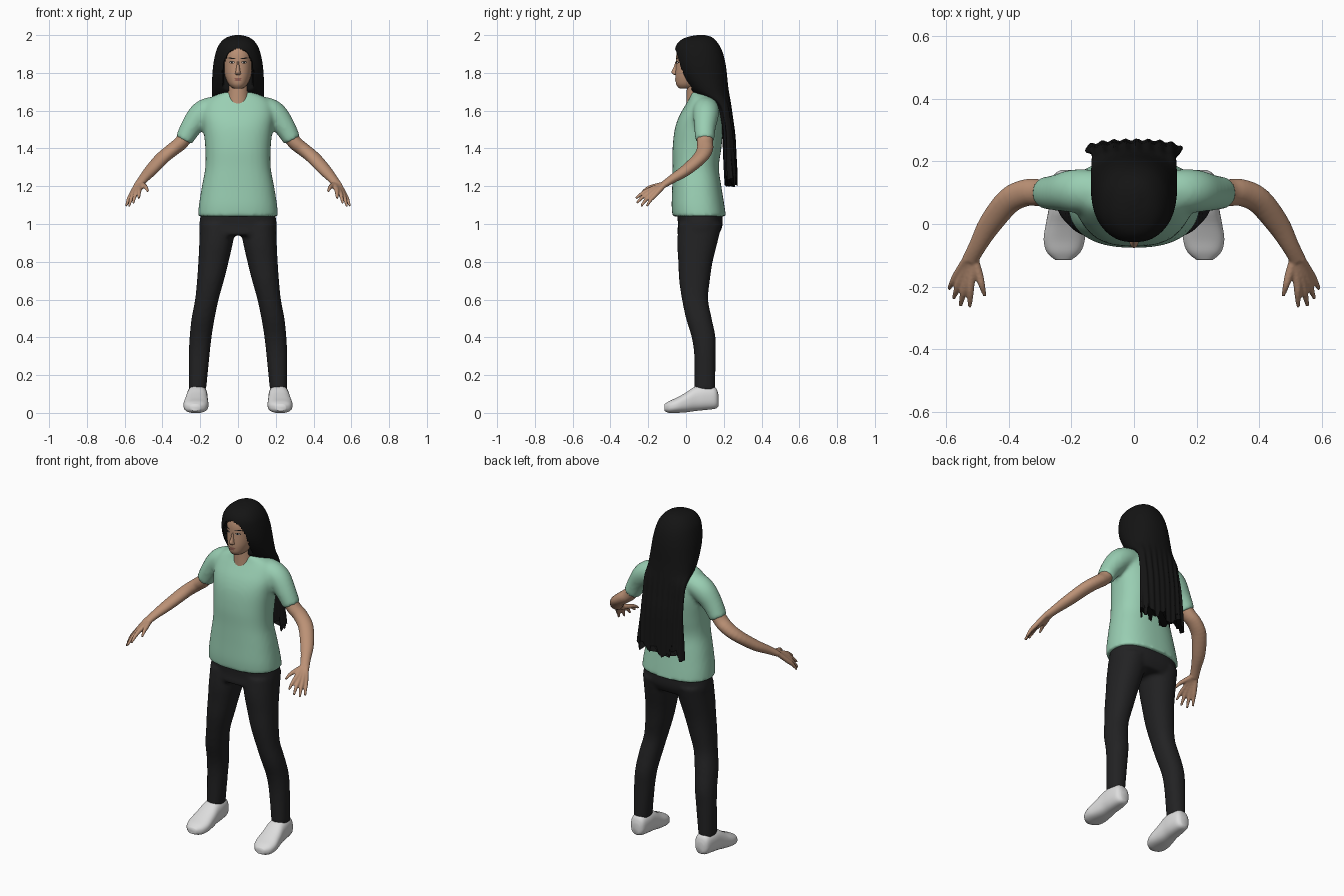
import bpy, bmesh, math, random
from mathutils import Vector

if "Cube" in bpy.data.objects:
    bpy.data.objects.remove(bpy.data.objects["Cube"])

random.seed(4)


def material(name, rgb):
    m = bpy.data.materials.new(name)
    m.diffuse_color = (*rgb, 1)
    m.use_nodes = True
    m.node_tree.nodes["Principled BSDF"].inputs["Base Color"].default_value = m.diffuse_color
    return m


SKIN = material("skin", (0.50, 0.285, 0.18))
BLACK = material("hair_black", (0.007, 0.007, 0.007))
MINT = material("mint_fabric", (0.32, 0.62, 0.45))
CHARCOAL = material("charcoal_fabric", (0.016, 0.016, 0.017))
WHITE = material("shoe_white", (0.72, 0.72, 0.72))
LIP = material("lip", (0.30, 0.12, 0.09))
EYE = material("eye_white", (0.55, 0.50, 0.46))


def spline(keys, steps):
    """Catmull-Rom samples through rows of numbers."""
    out = []
    for i in range(len(keys) - 1):
        p0, p1 = keys[max(i - 1, 0)], keys[i]
        p2, p3 = keys[i + 1], keys[min(i + 2, len(keys) - 1)]
        for s in range(steps):
            t = s / steps
            out.append([0.5 * (2 * b + (c - a) * t + (2 * a - 5 * b + 4 * c - d) * t * t
                               + (3 * b - a - 3 * c + d) * t ** 3)
                        for a, b, c, d in zip(p0, p1, p2, p3)])
    return out + [list(keys[-1])]


def loft(bm, keys, axes=None, n=32, p=2.0, steps=4, warp=None):
    """Skin rows of (x, y, z, radius_a, radius_b); without axes, rings follow the path."""
    rows = spline(keys, steps)
    rings = []
    for k, r in enumerate(rows):
        c = Vector(r[:3])
        if axes:
            a, b = Vector(axes[0]), Vector(axes[1])
        else:
            d = Vector(rows[min(k + 1, len(rows) - 1)][:3]) - Vector(rows[max(k - 1, 0)][:3])
            a = d.cross(Vector((0, 0, 1))).normalized()
            b = a.cross(d).normalized()
        ring = []
        for i in range(n):
            t = 2 * math.pi * (i + 0.5) / n
            u, v = [math.copysign(abs(f) ** (2 / p), f) for f in (math.cos(t), math.sin(t))]
            co = c + a * u * r[3] + b * v * r[4]
            ring.append(bm.verts.new(warp(co, c) if warp else co))
        rings.append(ring)
    for r0, r1 in zip(rings, rings[1:]):
        for i in range(n):
            j = (i + 1) % n
            bm.faces.new((r0[i], r0[j], r1[j], r1[i]))
    bm.faces.new(rings[0])
    bm.faces.new(rings[-1])


def upright(rows):
    """Rows of (z, half width, front y, back y) to loft keys."""
    return [(0, (f + b) / 2, z, w, (b - f) / 2) for z, w, f, b in rows]


def finish(name, bm, mat, voxel=0, smooth=0):
    bmesh.ops.recalc_face_normals(bm, faces=bm.faces)
    me = bpy.data.meshes.new(name)
    bm.to_mesh(me)
    bm.free()
    me.materials.append(mat)
    for f in me.polygons:
        f.use_smooth = True
    ob = bpy.data.objects.new(name, me)
    bpy.context.collection.objects.link(ob)
    if voxel:
        m = ob.modifiers.new("fuse", 'REMESH')
        m.mode, m.voxel_size, m.use_smooth_shade = 'VOXEL', voxel, True
        if smooth:
            s = ob.modifiers.new("soften", 'SMOOTH')
            s.factor, s.iterations = 0.5, smooth
    else:
        me.set_sharp_from_angle(angle=math.radians(55))
    return ob


def flip(keys, s):
    return [(k[0] * s, *k[1:]) for k in keys]


FLAT = ((1, 0, 0), (0, 1, 0))
DEEP = ((1, 0, 0), (0, 0, 1))

# Shirt: torso with two short sleeves
bm = bmesh.new()
loft(bm, upright([(1.04, .212, -.072, .212), (1.1, .207, -.076, .203), (1.2, .191, -.073, .187),
                  (1.3, .173, -.071, .174), (1.4, .173, -.071, .187), (1.5, .182, -.06, .196),
                  (1.57, .19, -.037, .192), (1.63, .18, -.003, .177), (1.67, .145, .02, .153),
                  (1.7, .07, .027, .12)]), FLAT, n=48, p=2.4)
for s in (-1, 1):
    loft(bm, flip([(.08, .1, 1.615, .065, .06), (.15, .105, 1.605, .07, .066),
                   (.2, .105, 1.575, .068, .066), (.25, .1, 1.51, .057, .056),
                   (.287, .1, 1.443, .051, .047)], s))
finish("shirt", bm, MINT, 0.011, 5)

# Trousers: pelvis and legs
bm = bmesh.new()
loft(bm, upright([(1.09, .19, -.05, .19), (1.0, .205, -.043, .194),
                  (.96, .203, -.046, .182), (.94, .195, -.044, .17)]), FLAT, n=48, p=2.5)
leg = [(.105, .075, 1.0, .097, .115), (.116, .06, .9, .089, .106), (.13, .05, .8, .08, .091),
       (.146, .045, .7, .071, .081), (.165, .048, .6, .062, .069), (.185, .068, .5, .061, .068),
       (.198, .093, .4, .058, .063), (.206, .1, .3, .055, .056), (.215, .1, .12, .046, .055)]
for s in (-1, 1):
    loft(bm, flip(leg, s), FLAT, p=2.2)
finish("trousers", bm, CHARCOAL, 0.011, 3)

# Shoes: rows of y, centre x, half width, sole z, top z
shoe = [(.172, .213, .022, .035, .095), (.155, .214, .043, .022, .135), (.1, .215, .053, .015, .147),
        (.05, .217, .056, .01, .14), (0, .22, .062, .003, .108), (-.05, .223, .066, 0, .08),
        (-.09, .225, .054, 0, .062), (-.115, .226, .026, .01, .045)]
for s, side in ((-1, "left"), (1, "right")):
    bm = bmesh.new()
    loft(bm, [(x * s, y, (a + b) / 2, w, (b - a) / 2) for y, x, w, a, b in shoe], DEEP, p=2.5)
    finish(side + "_shoe", bm, WHITE)

# Arms with fingers (knuckle, tip) growing from the wrist
arm = [(.25, .1, 1.5, .042, .04), (.3, .1, 1.432, .043, .038), (.345, .1, 1.395, .043, .036),
       (.4, .074, 1.35, .042, .034), (.46, 0, 1.285, .037, .03), (.5, -.07, 1.24, .028, .023),
       (.524, -.115, 1.21, .026, .018)]
fingers = [((.522, -.19, 1.182), (.525, -.266, 1.135)), ((.539, -.192, 1.168), (.555, -.262, 1.11)),
           ((.555, -.182, 1.158), (.577, -.238, 1.093)), ((.567, -.165, 1.152), (.592, -.207, 1.095)),
           ((.495, -.165, 1.2), (.477, -.23, 1.172))]
for s, side in ((-1, "left"), (1, "right")):
    bm = bmesh.new()
    loft(bm, flip(arm, s), n=24)
    for i, (k, t) in enumerate(fingers):
        k, t = Vector(k), Vector(t)
        root = Vector((.508 + .008 * i, -.11, 1.213)) if i < 4 else Vector((.512, -.11, 1.212))
        mid = (k + t) / 2 + Vector((0, 0, .006))
        loft(bm, flip([(*root, .015, .015), (*k, .0135, .013), (*mid, .0105, .0105),
                       (*t, .006, .006)], s), n=12)
    finish(side + "_arm", bm, SKIN, 0.0045, 3)

# Neck and head
bm = bmesh.new()
loft(bm, upright([(1.6, .07, -.0, .13), (1.68, .058, .003, .12), (1.78, .055, .005, .12)]), FLAT)
finish("neck", bm, SKIN)
head = upright([(1.717, .018, -.032, .03), (1.722, .032, -.04, .06), (1.74, .05, -.052, .1),
                (1.77, .064, -.056, .13), (1.8, .072, -.056, .15), (1.85, .077, -.053, .165),
                (1.9, .077, -.051, .165), (1.94, .066, -.036, .15), (1.965, .03, 0, .1)])
bm = bmesh.new()
loft(bm, head, FLAT, n=48, p=2.2)
finish("head", bm, SKIN)
bm = bmesh.new()
loft(bm, upright([(1.86, .006, -.056, -.03), (1.83, .009, -.066, -.03), (1.806, .013, -.077, -.03),
                  (1.795, .016, -.071, -.03), (1.788, .008, -.06, -.03)]), FLAT, n=16)
finish("nose", bm, SKIN)

# Painted face details, laid on the curved face
samples = spline(head, 12)


def face_y(x, z):
    r = min(samples, key=lambda q: abs(q[2] - z))
    return r[1] - r[4] * (1 - min(abs(x / r[3]), 1) ** 2.2) ** (1 / 2.2)


def patch(name, x, z, w, h, mat, lift, tilt=0):
    bm = bmesh.new()
    rings = []
    for f in (1, 0.5):
        ring = []
        for i in range(16):
            u, v = w * f * math.cos(i * math.pi / 8), h * f * math.sin(i * math.pi / 8)
            px, pz = x + u, z + v + tilt * u
            ring.append(bm.verts.new((px, face_y(px, pz) - lift, pz)))
        rings.append(ring)
    for i in range(16):
        j = (i + 1) % 16
        bm.faces.new((rings[0][i], rings[0][j], rings[1][j], rings[1][i]))
    bm.faces.new(rings[1])
    finish(name, bm, mat)


for s, side in ((-1, "left"), (1, "right")):
    patch(side + "_eyebrow", s * .033, 1.877, .019, .003, BLACK, .0025, s * .12)
    patch(side + "_eyeliner", s * .032, 1.856, .014, .0065, BLACK, .002)
    patch(side + "_eye", s * .032, 1.8555, .011, .004, EYE, .003)
    patch(side + "_iris", s * .032, 1.8555, .0045, .0045, BLACK, .004)
patch("upper_lip", 0, 1.769, .022, .004, LIP, .003)
patch("lower_lip", 0, 1.761, .018, .0045, LIP, .004)

# Hair: cap opened around the face, flowing into a long ragged sheet
drops = [random.uniform(0, .075) for _ in range(40)]


def style(co, c):
    z = co.z
    if z > 1.66 and co.y < c.y:
        w = .079
        if z > 1.8:
            w *= math.sqrt(max(0, 1 - ((z - 1.8) / .125) ** 2))
        if abs(co.x) < w:
            co.y = max(co.y, .03)
    if z < 1.7:
        co.y += .004 * math.sin(co.x * 170) * min(1, (1.7 - z) / .15)
    if z < 1.4:
        co.z += drops[int((co.x + .2) / .013)] * (1.4 - z) / .21
    return co


bm = bmesh.new()
loft(bm, upright([(2.0, .015, .06, .1), (1.991, .052, .012, .132), (1.972, .082, -.03, .157),
                  (1.94, .106, -.054, .18), (1.9, .12, -.059, .197), (1.85, .13, -.053, .209),
                  (1.8, .135, -.036, .216), (1.74, .138, 0, .222), (1.69, .138, .045, .229),
                  (1.63, .136, .15, .238), (1.55, .135, .18, .248), (1.45, .14, .195, .26),
                  (1.3, .15, .202, .266), (1.19, .156, .208, .27)]),
     FLAT, n=112, p=2.2, steps=7, warp=style)
finish("long_hair", bm, BLACK)
